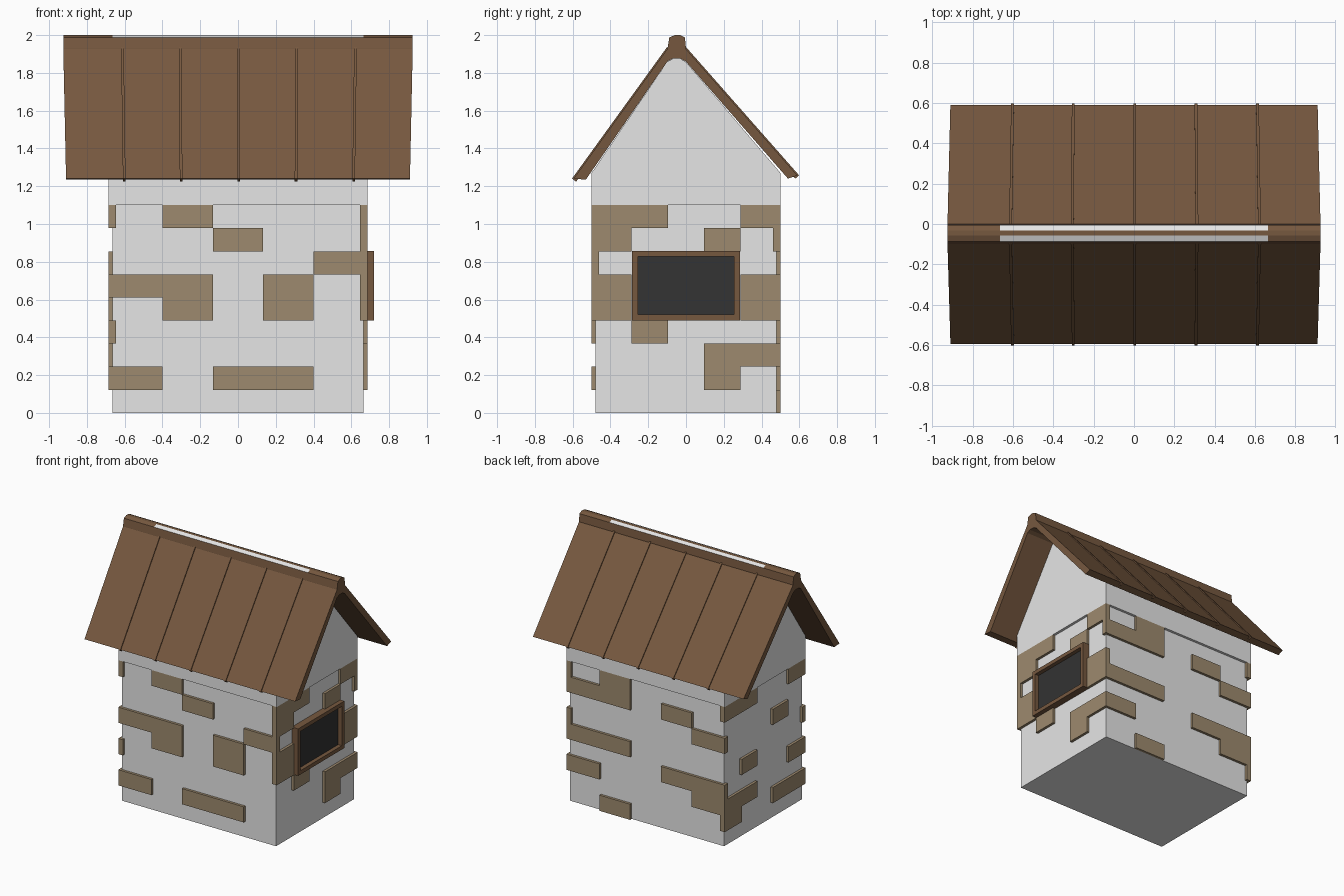
import bpy, bmesh
from mathutils import Vector

old = bpy.data.objects.get("Cube")
if old:
    bpy.data.objects.remove(old, do_unlink=True)


def material(name, r, g, b):
    lin = [((c / 255 + 0.055) / 1.055) ** 2.4 for c in (r, g, b)] + [1]
    m = bpy.data.materials.new(name)
    m.use_nodes = True
    m.diffuse_color = lin
    m.node_tree.nodes["Principled BSDF"].inputs["Base Color"].default_value = lin
    return m


PLASTER = material("pale plaster", 230, 230, 230)
STONE = material("tan stone", 157, 138, 110)
WOOD = material("brown wood", 118, 88, 63)
GLASS = material("dark glass", 51, 51, 51)

W, D, H = 0.665, 0.48, 1.10      # half width, half depth, height of the lower walls
STEP = 0.02                      # how far stones and upper wall stand out


def finish(name, bm, *mats):
    bmesh.ops.recalc_face_normals(bm, faces=bm.faces)
    me = bpy.data.meshes.new(name)
    bm.to_mesh(me)
    bm.free()
    for m in mats:
        me.materials.append(m)
    ob = bpy.data.objects.new(name, me)
    bpy.context.collection.objects.link(ob)
    return ob


def add_box(bm, lo, hi):
    lo, hi = Vector(lo), Vector(hi)
    mid, size = (lo + hi) / 2, hi - lo
    for v in bmesh.ops.create_cube(bm, size=1)["verts"]:
        v.co = mid + v.co * size


def box(name, lo, hi, mat):
    bm = bmesh.new()
    add_box(bm, lo, hi)
    return finish(name, bm, mat)


def flare(x, z):
    """Roof parts are slightly wider at the ridge than at the eaves."""
    return x * (1 - 0.023 * (1.93 - min(z, 1.93)))


def prism(name, profile, xs, *mats, flared=True):
    """Extrude a (y, z) profile through the stations xs."""
    bm = bmesh.new()
    rings = [[bm.verts.new((flare(x, z) if flared else x, y, z)) for y, z in profile]
             for x in xs]
    n = len(profile)
    for a, b in zip(rings, rings[1:]):
        for i in range(n):
            j = (i + 1) % n
            bm.faces.new((a[i], a[j], b[j], b[i]))
    bm.faces.new(rings[0])
    bm.faces.new(rings[-1])
    return finish(name, bm, *mats)


# Walls
box("lower_wall", (-W, -D, 0), (W, D, H), PLASTER)
gable = [(-0.5, H), (0.5, H), (0.5, 1.27), (0, 1.858), (-0.03, 1.875),
         (-0.07, 1.875), (-0.1, 1.858), (-0.5, 1.27)]
prism("upper_wall", gable, (-W - STEP, W + STEP), PLASTER, flared=False)

# Raised stones: each wall is a grid seen from outside, top row first
stones = {
    "front": ".#... ..#.. ....# ##.#. .#.#. ..... ..... #.##. .....",
    "right": "##..# #..#. ..... #...# #...# .#... ...## ...#. .....",
    "back": ".#... ##.#. ....# ..... ##... ...## #...# ..... .#...",
    "left": "##..# ..... ...#. ..... .#... ....# ##... #..## .....",
}
for side, text in stones.items():
    rows = text.split()
    along = W if side in ("front", "back") else D
    out = D if along == W else W
    dz, du = H / len(rows), 2 * along / 5
    bm = bmesh.new()
    for r, row in enumerate(reversed(rows)):
        for c, cell in enumerate(row):
            if cell != "#":
                continue
            u0 = -along + c * du - (STEP if c == 0 else 0)
            u1 = -along + (c + 1) * du + (STEP if c == 4 else 0)
            n0, n1 = -out - STEP, -out + STEP
            if side in ("back", "left"):
                u0, u1 = -u1, -u0
            if side in ("back", "right"):
                n0, n1 = -n1, -n0
            z0, z1 = r * dz, (r + 1) * dz
            if along == W:
                add_box(bm, (u0, n0, z0), (u1, n1, z1))
            else:
                add_box(bm, (n0, u0, z0), (n1, u1, z1))
    finish(side + "_stones", bm, STONE)

# Window on the side wall
bm = bmesh.new()
for s in (-1, 1):
    y0, y1 = sorted((s * 0.255, s * 0.285))
    add_box(bm, (W, y0, 0.49), (0.72, y1, 0.857))
for z0, z1 in ((0.49, 0.52), (0.827, 0.857)):
    add_box(bm, (W, -0.255, z0), (0.72, 0.255, z1))
finish("window_frame", bm, WOOD)
box("window_glass", (W, -0.255, 0.52), (0.688, 0.255, 0.827), GLASS)

# Roof slopes, each with five thin battens
slopes = {
    "front": [(-0.095, 1.932), (-0.595, 1.24), (-0.53, 1.235), (-0.095, 1.865)],
    "back": [(-0.005, 1.932), (0.59, 1.257), (0.54, 1.24), (-0.005, 1.865)],
}
for side, prof in slopes.items():
    prism(side + "_roof", prof, (-0.925, 0.925), WOOD)
    top, eave = Vector(prof[0]), Vector(prof[1])
    run = (eave - top).normalized()
    up = Vector((-run.y, run.x))
    if up.y < 0:
        up = -up
    end = eave + run * 0.005
    strip = [top + up * 0.007, end + up * 0.007, end - up * 0.02, top - up * 0.02]
    for i, x in enumerate((-0.612, -0.306, 0.004, 0.312, 0.622)):
        prism(f"{side}_batten_{i + 1}", [tuple(p) for p in strip],
              (x - 0.007, x + 0.007), WOOD)

# Ridge cap with pale strips along its sloping shoulders
ridge = [(-0.1, 1.86), (-0.098, 1.93), (-0.088, 1.988), (-0.058, 2.0), (-0.032, 2.0),
         (-0.006, 1.988), (0, 1.93), (0, 1.86), (-0.03, 1.876), (-0.07, 1.876)]
cap = prism("ridge_cap", ridge, (-0.925, -W, W, 0.925), WOOD, PLASTER)
for f in cap.data.polygons:
    if abs(f.center.x) < W and 0.5 < f.normal.z < 0.99:
        f.material_index = 1
